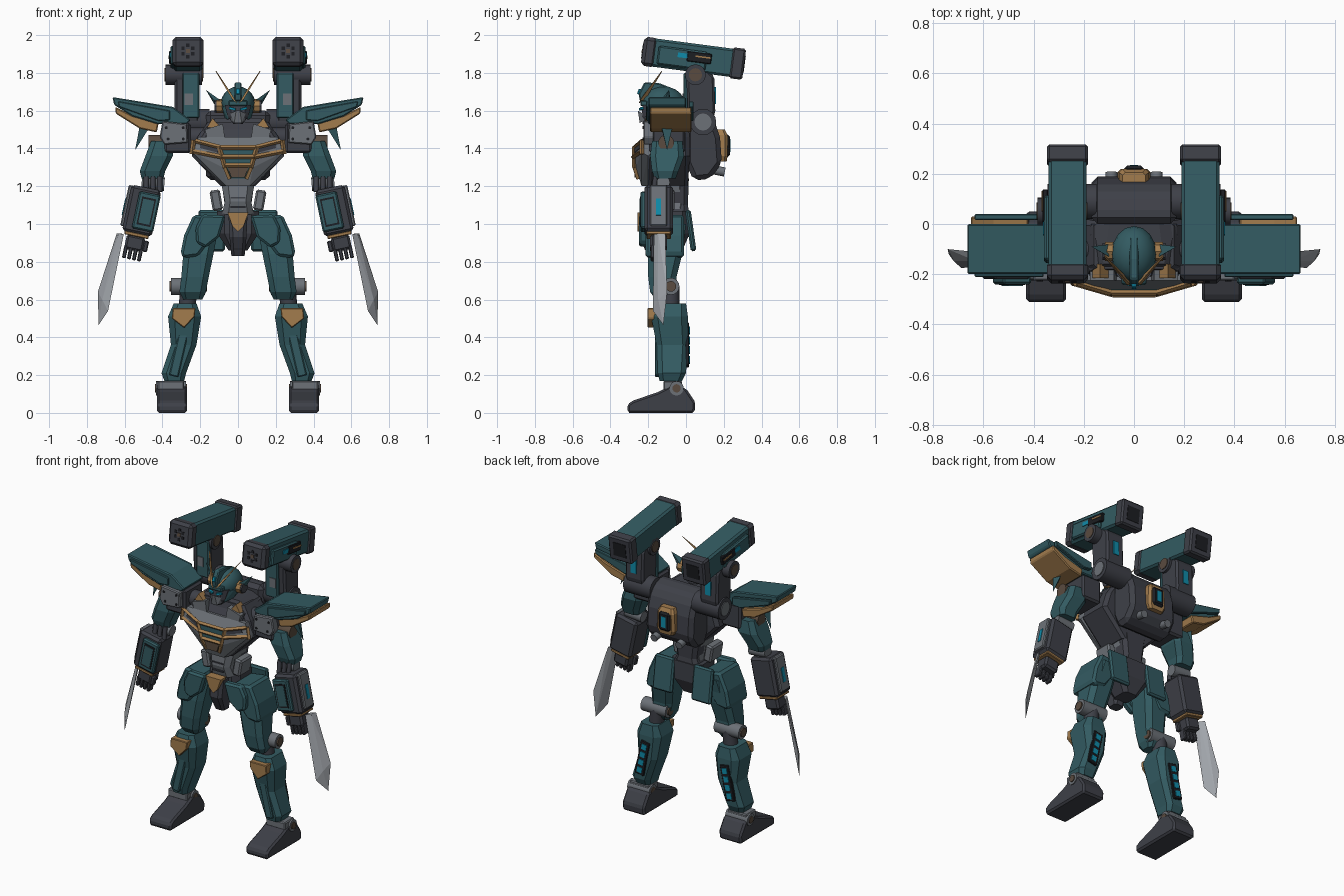
import bpy, bmesh
from math import radians, pi
from mathutils import Vector, Matrix, Euler

if "Cube" in bpy.data.objects:
    bpy.data.objects.remove(bpy.data.objects["Cube"])


def colour(name, r, g, b):
    m = bpy.data.materials.new(name)
    m.use_nodes = True
    m.diffuse_color = (r, g, b, 1)
    m.node_tree.nodes["Principled BSDF"].inputs["Base Color"].default_value = (r, g, b, 1)
    return m


TEAL = colour("teal", .033, .105, .122)
DARK = colour("dark_grey", .048, .051, .064)
GREY = colour("mid_grey", .15, .165, .185)
GOLD = colour("bronze_gold", .36, .2, .075)
CYAN = colour("cyan_glow", .005, .26, .4)
BLACK = colour("near_black", .012, .013, .016)
STEEL = colour("blade_steel", .36, .38, .41)
BROWN = colour("joint_brown", .1, .07, .05)


def finish(name, bm, mat, mirror=True, bevel=0.0, smooth=False):
    """Turn a bmesh into an object; mirrored parts are modelled on the +x side."""
    bmesh.ops.recalc_face_normals(bm, faces=bm.faces)
    me = bpy.data.meshes.new(name)
    bm.to_mesh(me)
    bm.free()
    me.materials.append(mat)
    ob = bpy.data.objects.new(name, me)
    bpy.context.collection.objects.link(ob)
    if smooth:
        me.shade_smooth()
        me.set_sharp_from_angle(angle=radians(35))
    if bevel:
        b = ob.modifiers.new("Bevel", 'BEVEL')
        b.width, b.segments, b.limit_method = bevel, 1, 'ANGLE'
    if mirror:
        m = ob.modifiers.new("Mirror", 'MIRROR')
        m.use_mirror_merge = False
    return ob


def box(name, c, s, mat, rot=(0, 0, 0), mirror=True, bevel=0.006):
    bm = bmesh.new()
    turn = Euler([radians(a) for a in rot]).to_matrix().to_4x4()
    bmesh.ops.create_cube(bm, size=1, matrix=Matrix.Translation(c) @ turn @ Matrix.Diagonal((*s, 1)))
    return finish(name, bm, mat, mirror, bevel)


def rod(name, a, b, r, mat, r2=None, sides=16, mirror=True):
    a, b = Vector(a), Vector(b)
    d = b - a
    bm = bmesh.new()
    bmesh.ops.create_cone(bm, cap_ends=True, segments=sides, radius1=r, radius2=r if r2 is None else r2, depth=d.length,
                          matrix=Matrix.Translation((a + b) / 2) @ d.to_track_quat('Z', 'Y').to_matrix().to_4x4())
    return finish(name, bm, mat, mirror, smooth=sides > 8)


def hull(name, pts, mat, mirror=True, bevel=0.0):
    bm = bmesh.new()
    for p in pts:
        bm.verts.new(p)
    bmesh.ops.convex_hull(bm, input=bm.verts)
    bmesh.ops.dissolve_limit(bm, angle_limit=0.02, verts=bm.verts, edges=bm.edges)
    return finish(name, bm, mat, mirror, bevel)


def prism(name, outline, axis, lo, hi, mat, mirror=True, bevel=0.006):
    """Extrude an outline along x (points are y,z) or y (points are x,z)."""
    bm = bmesh.new()
    put = (lambda p, t: (t, *p)) if axis == 'x' else (lambda p, t: (p[0], t, p[1]))
    face = bm.faces.new([bm.verts.new(put(p, lo)) for p in outline])
    ext = bmesh.ops.extrude_face_region(bm, geom=[face])["geom"]
    shift = Vector((hi - lo, 0, 0) if axis == 'x' else (0, hi - lo, 0))
    bmesh.ops.translate(bm, vec=shift, verts=[v for v in ext if isinstance(v, bmesh.types.BMVert)])
    return finish(name, bm, mat, mirror, bevel)


def loft(name, sections, mat, mirror=True, cut=0.2):
    """Stack chamfered rectangles given as (z, x0, x1, y0, y1)."""
    bm = bmesh.new()
    rings = []
    for z, x0, x1, y0, y1 in sections:
        k = cut * min(x1 - x0, y1 - y0)
        pts = [(x0 + k, y0), (x1 - k, y0), (x1, y0 + k), (x1, y1 - k),
               (x1 - k, y1), (x0 + k, y1), (x0, y1 - k), (x0, y0 + k)]
        rings.append([bm.verts.new((x, y, z)) for x, y in pts])
    for a, b in zip(rings, rings[1:]):
        for i in range(8):
            bm.faces.new((a[i], a[(i + 1) % 8], b[(i + 1) % 8], b[i]))
    bm.faces.new(rings[0])
    bm.faces.new(rings[-1])
    return finish(name, bm, mat, mirror)


# Feet and ankles
prism("foot", [(-.31, .005), (-.31, .045), (-.28, .065), (-.15, .11), (-.08, .145), (0, .13), (.05, .055), (.045, 0), (-.3, 0)],
      'x', .27, .43, DARK, bevel=.012)
box("ankle_guard", (.355, -.07, .145), (.14, .1, .05), GREY)
rod("ankle_joint", (.275, -.05, .13), (.435, -.05, .13), .038, GREY)
rod("ankle_cap", (.27, -.05, .13), (.44, -.05, .13), .022, BROWN)

# Lower legs
loft("shin", [(.17, .285, .39, -.14, -.02), (.21, .275, .405, -.15, 0), (.36, .22, .355, -.155, .01),
              (.51, .195, .37, -.185, .01), (.58, .22, .34, -.165, 0)], TEAL)
box("shin_front_ridge", (.307, -.15, .34), (.05, .03, .3), TEAL, (0, -13, 0))
hull("knee_plate", [(x, y, z) for x, z in ((.225, .555), (.28, .53), (.345, .555), (.35, .5), (.285, .45), (.23, .51))
                    for y in (-.205, -.15)], GOLD, bevel=.004)
box("shin_vent", (.308, .006, .36), (.065, .02, .23), BLACK, (0, -12, 0), bevel=.004)
for k in range(4):
    z = .28 + k * .052
    box("shin_light", (.308 + (.36 - z) * .21, .014, z), (.035, .012, .036), CYAN, (0, -12, 0), bevel=0)

# Knees and thighs
rod("knee_joint", (.175, -.08, .67), (.355, -.08, .67), .045, GREY)
rod("knee_cap", (.165, -.08, .67), (.363, -.08, .67), .028, BROWN)
loft("thigh", [(.6, .19, .29, -.16, -.08), (.64, .17, .31, -.19, -.05), (.72, .155, .3, -.2, -.05),
               (.84, .13, .29, -.2, -.02), (1, .1, .25, -.18, 0)], TEAL)
rod("knee_core", (.27, -.08, .55), (.26, -.08, .67), .045, DARK)
prism("hip_armour", [(.1, 1.03), (.235, 1.05), (.285, .94), (.305, .84), (.285, .82), (.21, .83), (.15, .91)],
      'y', -.215, -.01, TEAL, bevel=.015)
prism("front_skirt", [(.065, 1.045), (.19, 1.05), (.225, .98), (.22, .9), (.17, .875), (.1, .93)],
      'y', -.25, -.2, TEAL, bevel=.012)
box("rear_skirt", (.14, .025, .965), (.14, .03, .22), TEAL, (8, 0, 0), bevel=.01)

# Pelvis and waist
loft("pelvis", [(.86, -.05, .05, -.14, -.02), (.95, -.11, .11, -.17, .02), (1.07, -.11, .11, -.17, .02)], DARK, False)
loft("groin_guard", [(.83, -.035, .035, -.2, -.13), (.93, -.045, .045, -.25, -.12), (1.04, -.05, .05, -.24, -.12)], DARK, False)
hull("belt_plate", [(x, y, z) for x, z in ((-.055, 1.06), (.055, 1.06), (.03, .99), (0, .96), (-.03, .99))
                    for y in (-.258, -.2)], GOLD, False)
for k in range(3):
    box("guard_vent", (0, -.238 + k * .012, .93 - k * .03), (.05, .012, .012), BLACK, mirror=False, bevel=0)
loft("abdomen", [(1.05, -.085, .085, -.19, 0), (1.12, -.07, .07, -.21, 0), (1.22, -.09, .09, -.2, 0)], GREY, False)
loft("waist_back", [(1.03, -.1, .1, -.12, .02), (1.1, -.07, .07, -.1, .01), (1.24, -.09, .09, -.1, .015)], DARK, False)
box("waist_pod", (.115, -.12, 1.125), (.055, .12, .11), GREY, (0, 10, 0), bevel=.01)
for z in (1.09, 1.14):
    box("abdomen_seam", (0, -.208, z), (.08, .012, .008), DARK, mirror=False, bevel=0)

# Chest
loft("chest_core", [(1.2, -.09, .09, -.2, .01), (1.36, -.245, .245, -.2, .02), (1.46, -.215, .215, -.2, .02),
                    (1.54, -.16, .16, -.18, .01)], DARK, False, .1)
hull("chest_front", [(x, y, z) for s in (-1, 1) for x, y, z in
                     ((.075 * s, -.2, 1.2), (.245 * s, -.2, 1.36), (.24 * s, -.235, 1.38), (.21 * s, -.225, 1.46),
                      (.1 * s, -.27, 1.39), (.08 * s, -.265, 1.3), (.06 * s, -.235, 1.2), (.2 * s, -.1, 1.46))], GREY, False)
hull("chest_centre", [(x, y, z) for s in (-1, 1) for x, z in ((.1 * s, 1.405), (.07 * s, 1.31), (.04 * s, 1.24))
                      for y in (-.275 if z > 1.3 else -.25, -.2)], TEAL, False)
hull("chest_hatch", [(x * s, y, z) for s in (-1, 1) for x, z in ((.055, 1.3), (.035, 1.245))
                     for y in (-.272, -.24)], BROWN, False)
frame = [((.225, -.235, 1.44), (.09, -.275, 1.405)), ((.09, -.275, 1.405), (-.09, -.275, 1.405)),
         ((.24, -.235, 1.385), (.085, -.28, 1.355)), ((.085, -.28, 1.355), (-.085, -.28, 1.355)),
         ((.1, -.275, 1.41), (.07, -.275, 1.3)), ((.07, -.275, 1.3), (.045, -.255, 1.24)),
         ((.235, -.235, 1.445), (.245, -.235, 1.37)), ((.075, -.275, 1.31), (-.075, -.275, 1.31))]
for a, b in frame:
    rod("chest_trim", a, b, .012, GOLD, sides=4)
box("chest_cheek_slot", (.15, -.25, 1.4), (.1, .02, .02), DARK, (0, -14, 16), bevel=0)
hull("collar", [(x * s, y, z) for s in (-1, 1) for x, y, z in
                ((.175, -.21, 1.46), (.18, -.19, 1.5), (.12, -.16, 1.56), (.175, 0, 1.46), (.17, 0, 1.53), (.1, 0, 1.56))], DARK, False)
hull("collar_plate", [(x, y, z) for x, z in ((.07, 1.46), (.165, 1.46), (.175, 1.5), (.08, 1.53)) for y in (-.225, -.18)], GREY)
hull("collar_trim", [(x, y, z) for x, z in ((.095, 1.515), (.165, 1.51), (.135, 1.56)) for y in (-.215, -.16)], GOLD)
rod("neck", (0, -.1, 1.5), (0, -.1, 1.6), .05, DARK, mirror=False)

# Head
bm = bmesh.new()
bmesh.ops.create_uvsphere(bm, u_segments=16, v_segments=10, radius=1,
                          matrix=Matrix.Translation((0, -.12, 1.64)) @ Matrix.Diagonal((.09, .112, .088, 1)))
finish("helmet", bm, TEAL, False, smooth=True)
loft("face", [(1.53, -.025, .025, -.23, -.12), (1.57, -.055, .055, -.235, -.06), (1.63, -.07, .07, -.23, -.05)], DARK, False)
hull("face_mask", [(x, y, z) for s in (-1, 1) for x, y, z in
                   ((.02 * s, -.245, 1.535), (.04 * s, -.23, 1.585), (.05 * s, -.2, 1.56), (.01 * s, -.255, 1.6))], GREY, False)
box("eye", (.03, -.237, 1.61), (.035, .012, .012), CYAN, (0, -12, 18), bevel=0)
box("brow", (0, -.222, 1.64), (.1, .04, .03), TEAL, mirror=False)
prism("crest", [(-.245, 1.65), (-.25, 1.69), (-.22, 1.75), (-.14, 1.745), (-.05, 1.71), (-.1, 1.66)], 'x', -.018, .018, TEAL, False)
box("crest_gem", (0, -.245, 1.7), (.02, .02, .03), CYAN, (-20, 0, 0), False, .003)
hull("brow_fin", [(.005, -.25, 1.64), (.03, -.24, 1.66), (.035, -.22, 1.69), (.02, -.22, 1.65), (.12, -.13, 1.81), (.115, -.125, 1.81)], GOLD)
rod("ear_disc", (.07, -.11, 1.625), (.125, -.11, 1.625), .034, DARK, sides=8)
rod("ear_ring", (.08, -.11, 1.625), (.115, -.11, 1.625), .038, GOLD, sides=8)
hull("ear_blade", [(.085, -.14, 1.6), (.1, -.09, 1.59), (.1, -.13, 1.66), (.17, -.09, 1.71), (.09, -.08, 1.64)], TEAL)
hull("cheek_guard", [(.055, -.21, 1.62), (.085, -.16, 1.62), (.05, -.215, 1.55), (.07, -.15, 1.56), (.06, -.08, 1.57), (.09, -.08, 1.63)], TEAL)

# Backpack
prism("backpack", [(0, 1.6), (.08, 1.6), (.15, 1.55), (.18, 1.46), (.19, 1.32), (.13, 1.24), (.04, 1.23), (0, 1.32)],
      'x', -.17, .17, DARK, False, .025)
loft("pack_frame", [(1.33, -.05, .05, .15, .215), (1.36, -.065, .065, .15, .22), (1.47, -.06, .06, .15, .22),
                    (1.5, -.045, .045, .15, .205)], GOLD, False)
box("pack_core", (0, .21, 1.415), (.08, .045, .12), BLACK, mirror=False, bevel=.012)
box("pack_light", (0, .231, 1.415), (.03, .008, .07), CYAN, mirror=False, bevel=0)
rod("pack_nozzle", (.09, .13, 1.29), (.09, .205, 1.275), .024, GREY)

# Shoulder cannons: parts placed in the tilted barrel's own frame
TILT = -7.5
spin = Matrix.Rotation(radians(TILT), 3, 'X')


def barrel(name, off, size, mat, bevel=.006):
    box(name, Vector((.265, .04, 1.88)) + spin @ Vector(off), size, mat, (TILT, 0, 0), bevel=bevel)


barrel("cannon_body", (0, 0, 0), (.15, .46, .15), TEAL, .012)
barrel("cannon_muzzle", (0, -.235, 0), (.165, .075, .155), DARK, .018)
barrel("cannon_rear", (0, .235, 0), (.165, .07, .165), DARK, .01)
barrel("rear_vent", (0, .268, 0), (.09, .01, .09), BLACK, 0)
barrel("cannon_pod", (.08, -.06, -.01), (.025, .26, .1), TEAL, .008)
barrel("pod_panel", (.088, .03, .005), (.022, .13, .055), BLACK, .004)
barrel("pod_stripe", (.1, .05, .01), (.006, .08, .008), GOLD, 0)
barrel("pod_slot", (.093, -.05, .005), (.008, .07, .025), CYAN, 0)
for k in range(6):
    a = Matrix.Rotation(k * pi / 3, 3, 'Y') @ Vector((0, 0, .03))
    barrel("muzzle_port", (a.x, -.27, a.z), (.018, .01, .018), BLACK, 0)
barrel("muzzle_hub", (0, -.271, 0), (.022, .012, .022), BROWN, 0)
rod("cannon_pivot", (.19, .05, 1.79), (.385, .05, 1.79), .055, DARK)
rod("pivot_cap", (.185, .05, 1.79), (.388, .05, 1.79), .035, BROWN)
prism("cannon_post", [(0, 1.8), (.09, 1.84), (.15, 1.78), (.155, 1.6), (.13, 1.5), (.03, 1.5), (.01, 1.6)],
      'x', .205, .335, DARK, bevel=.012)
box("post_cover", (.25, .0, 1.68), (.09, .025, .24), TEAL)
box("post_plate", (.262, -.012, 1.66), (.045, .012, .06), GREY, bevel=0)
box("post_light", (.27, .153, 1.68), (.04, .012, .09), CYAN, bevel=0)
rod("post_base", (.15, .09, 1.54), (.345, .09, 1.54), .07, DARK)
rod("post_base_cap", (.2, .09, 1.54), (.35, .09, 1.54), .045, GREY)

# Shoulders
prism("shoulder_plate", [(.265, 1.43), (.27, 1.53), (.4, 1.545), (.415, 1.46), (.39, 1.42)], 'y', -.225, -.17, GREY)
box("shoulder_block", (.32, -.1, 1.455), (.14, .19, .16), DARK, bevel=.012)
rod("shoulder_axle", (.15, -.1, 1.46), (.3, -.1, 1.46), .05, DARK)
for x, z in ((.29, 1.51), (.29, 1.45), (.38, 1.51), (.37, 1.45)):
    rod("shoulder_rivet", (x, -.229, z), (x, -.2, z), .008, BLACK, sides=8)
prism("pauldron", [(.25, 1.55), (.345, 1.62), (.665, 1.672), (.655, 1.63), (.56, 1.57), (.43, 1.53), (.27, 1.53)],
      'y', -.2, 0, TEAL, bevel=.006)
prism("pauldron_trim", [(.42, 1.535), (.56, 1.575), (.65, 1.62), (.648, 1.585), (.52, 1.505), (.43, 1.485)], 'y', -.19, .03, GOLD)
for y in (-.212, .015):
    prism("pauldron_flange", [(.36, 1.6), (.635, 1.65), (.63, 1.62), (.42, 1.545), (.36, 1.55)], 'y', y, y + .025, TEAL, bevel=.004)
hull("shoulder_spike", [(.47, -.13, 1.51), (.52, -.13, 1.52), (.5, -.07, 1.52), (.545, -.1, 1.39)], TEAL)

# Arms
loft("upper_arm", [(1.24, .395, .51, -.165, -.055), (1.28, .385, .52, -.18, -.04), (1.36, .345, .49, -.19, -.01),
                   (1.44, .335, .46, -.18, -.02)], TEAL)
rod("arm_disc", (.33, -.105, 1.43), (.475, -.105, 1.43), .042, BROWN)
rod("elbow_joint", (.39, -.12, 1.21), (.51, -.12, 1.22), .035, GREY)
for x in (.415, .45, .485):
    rod("elbow_piston", (x, -.17, 1.17), (x, -.16, 1.25), .014, DARK)
wrist = Matrix.Rotation(radians(-12), 3, 'Y')


def forearm(name, off, size, mat, bevel=.006):
    box(name, Vector((.51, -.145, 1.07)) + wrist @ Vector(off), size, mat, (0, -12, 0), bevel=bevel)


forearm("forearm", (0, 0, 0), (.16, .15, .25), DARK, .015)
forearm("forearm_plate", (-.025, -.08, 0), (.115, .03, .2), TEAL, .008)
forearm("forearm_inset", (-.025, -.095, 0), (.075, .006, .15), BLACK, 0)
forearm("forearm_panel", (-.025, -.098, 0), (.06, .006, .13), TEAL, 0)
forearm("blade_mount", (.08, 0, .01), (.03, .09, .22), GREY)
forearm("forearm_light", (.096, 0, 0), (.006, .025, .09), CYAN, 0)
forearm("wrist_cuff", (0, 0, -.13), (.13, .13, .02), GOLD, .004)
forearm("hand", (0, 0, -.175), (.1, .09, .08), DARK, .012)
for k in range(4):
    forearm("finger", (-.04 + k * .027, -.02, -.23), (.02, .045, .07), DARK, .005)
forearm("thumb", (-.06, -.03, -.18), (.025, .03, .06), DARK)

# Blades
ridge = [Vector((.625, -.14, .95)), Vector((.712, -.14, .6))]
side = Vector((.007, -.007, 0))
hull("blade", [(.605, -.17, .945), (.642, -.11, .95), (.742, -.1, .64), (.738, -.12, .465), (.688, -.175, .54)]
     + [p + side * s for p in ridge for s in (-1, 1)], STEEL)
